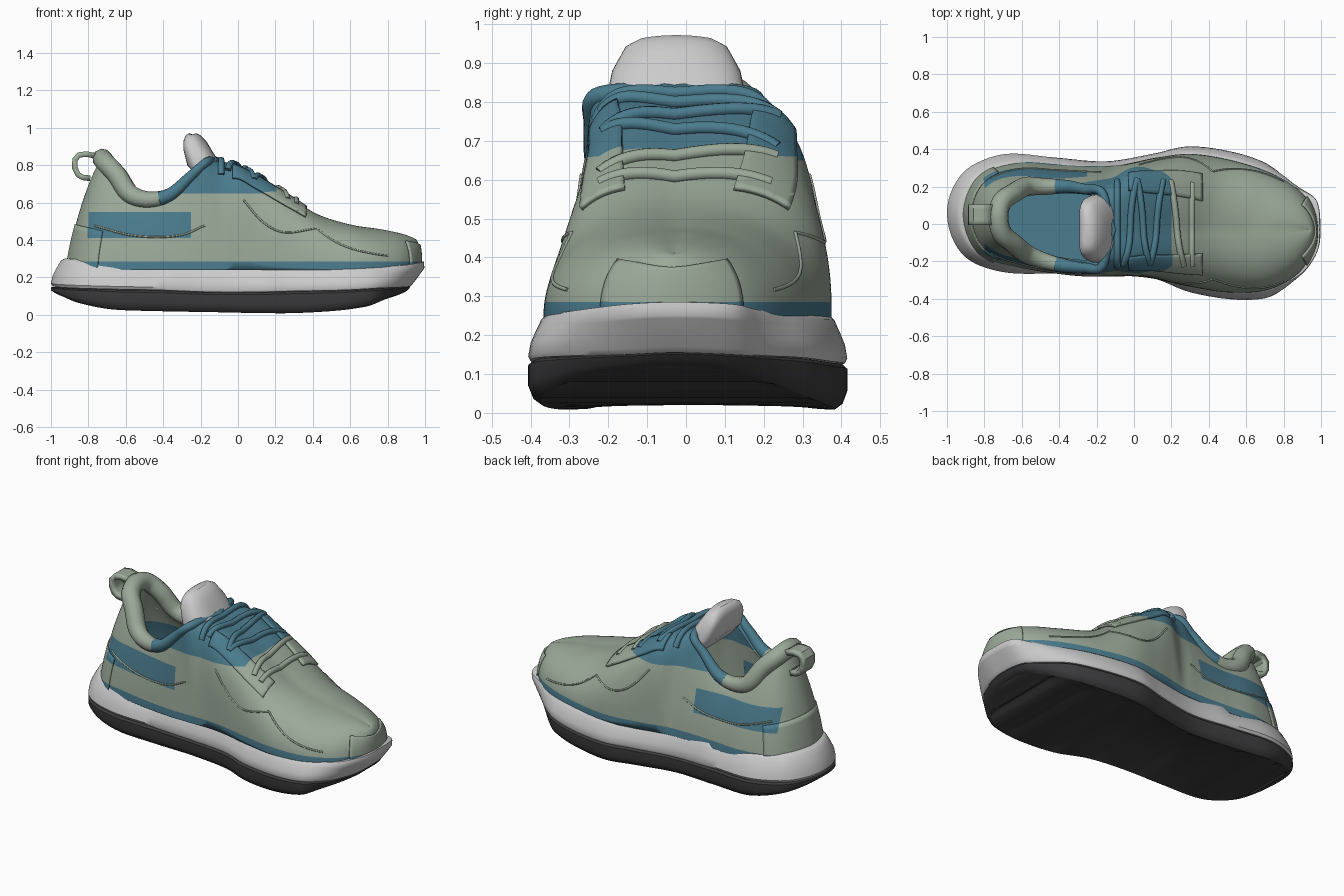
import bpy, bmesh, math
from mathutils import Vector

if "Cube" in bpy.data.objects:
    bpy.data.objects.remove(bpy.data.objects["Cube"])


def material(name, rgb):
    m = bpy.data.materials.new(name)
    m.diffuse_color = (*rgb, 1)
    m.use_nodes = True
    m.node_tree.nodes["Principled BSDF"].inputs["Base Color"].default_value = m.diffuse_color
    return m


SAGE = material("sage", (0.33, 0.40, 0.32))
BLUE = material("blue", (0.07, 0.20, 0.27))
DARK = material("dark_rubber", (0.045, 0.045, 0.048))


def spl(c, u):
    """Closed Catmull-Rom spline through tuples of any size."""
    n = len(c)
    i = math.floor(u)
    t = u - i
    p = [c[(i + k) % n] for k in (-1, 0, 1, 2)]
    return [0.5 * (2 * b + (d - a) * t + (2 * a - 5 * b + 4 * d - e) * t * t
                   + (3 * b - a - 3 * d + e) * t ** 3) for a, b, d, e in zip(*p)]


def is_blue(c):
    return (c.z < 0.285 or (c.z > 0.65 and -0.42 < c.x < 0.2)
            or (-0.8 < c.x < -0.25 and 0.41 < c.z < 0.55))


def sheet(name, rows, closed=False, mats=(), thick=0, side=-1, cap=False):
    """Surface through rows of points; two materials means painted by position."""
    bm = bmesh.new()
    v = [[bm.verts.new(p) for p in r] for r in rows]
    n = len(rows[0])
    for a, b in zip(v, v[1:]):
        for i in range(n if closed else n - 1):
            k = (i + 1) % n
            bm.faces.new((a[i], a[k], b[k], b[i]))
    if cap:
        bm.faces.new(v[-1])
    bmesh.ops.remove_doubles(bm, verts=bm.verts, dist=0.0006)
    if len(mats) == 2:  # cut along the colour borders
        for axis, values in ((0, (-.8, -.42, -.25, .2)), (2, (.285, .41, .55, .65))):
            no = [0, 0, 0]
            no[axis] = 1
            for w in values:
                bmesh.ops.bisect_plane(bm, geom=bm.verts[:] + bm.edges[:] + bm.faces[:], dist=1e-5,
                                       plane_co=[w * q for q in no], plane_no=no)
    for f in bm.faces:
        f.smooth = True
        if len(mats) == 2:
            f.material_index = int(is_blue(f.calc_center_median()))
    me = bpy.data.meshes.new(name)
    bm.to_mesh(me)
    bm.free()
    ob = bpy.data.objects.new(name, me)
    bpy.context.collection.objects.link(ob)
    for m in mats:
        me.materials.append(m)
    if thick:
        s = ob.modifiers.new("thickness", "SOLIDIFY")
        s.thickness, s.offset = thick, side
    return ob


def tube(name, pts, radius, mat):
    """Round cord along pts; radius is a number or a function of the point."""
    cu = bpy.data.curves.new(name, "CURVE")
    cu.dimensions, cu.bevel_depth, cu.bevel_resolution = "3D", 1, 3
    cu.use_fill_caps = True
    sp = cu.splines.new("POLY")
    sp.points.add(len(pts) - 1)
    for k, p in enumerate(pts):
        sp.points[k].co = (*p, 1)
        sp.points[k].radius = radius(p) if callable(radius) else radius
    sp.use_smooth = True
    ob = bpy.data.objects.new(name, cu)
    bpy.context.collection.objects.link(ob)
    cu.materials.append(mat)


def span(a, b, n):
    return [a + (b - a) * k / n for k in range(n + 1)]


# Sole stations: x, y inner, y outer, z bottom, z rubber edge, z midsole top
SOLE = [(-1.0, .06, .06, .12, .15, .3), (-.965, -.09, .2, .10, .145, .3),
        (-.87, -.2, .31, .065, .14, .295), (-.68, -.26, .375, .03, .135, .285),
        (-.42, -.265, .355, .02, .13, .275), (-.15, -.265, .335, .015, .12, .265),
        (.1, -.29, .375, .01, .12, .255), (.3, -.365, .415, .01, .125, .25),
        (.55, -.405, .38, .025, .13, .25), (.75, -.385, .305, .055, .14, .255),
        (.9, -.29, .205, .09, .145, .265), (.985, -.15, .12, .11, .15, .28),
        (1.0, -.03, -.03, .12, .155, .285)]
ctrl = [(r[0], r[1], *r[3:]) for r in SOLE] + [(r[0], r[2], *r[3:]) for r in SOLE[-2:0:-1]]
N = 144
outline = [spl(ctrl, k * len(ctrl) / N) for k in range(N)]


def sole_ring(inset, lo, hi, f):
    ring = []
    for i, p in enumerate(outline):
        a, b = outline[i - 1], outline[(i + 1) % N]
        t = Vector((b[0] - a[0], b[1] - a[1])).normalized()
        toe = min(1, max(0, (p[0] - .8) / .18))
        d = inset * (1.5 if p[0] < -.4 and lo == 3 else 1 - .85 * toe * (lo == 3 and f < 1.01))
        z = p[lo] + (p[hi] - p[lo]) * f
        x = p[0] - t.y * d
        x -= max(0, x - .7) * 2.6 * max(0, .25 - z)  # toe spring
        ring.append((x, p[1] + t.x * d, z))
    return ring


# Outsole wall and treaded underside
sheet("outsole", [sole_ring(d, 2, 3, f) for d, f in
                  ((.03, 0), (.012, .12), (0, .4), (0, .9), (.012, 1), (.06, 1))], True, (DARK,))
low = sole_ring(.03, 2, 3, 0)
tread = []
for f in span(0, 1, 14):
    row = []
    for i in range(N // 2 + 1):
        p = Vector(low[-i % N]).lerp(Vector(low[i]), f)
        if 0 < f < 1:
            p.z += .045 * math.exp(-((p.x + .1) / .35) ** 2) * math.sin(math.pi * f)
            p.z += .012 * (i % 7 < 2 and 6 < i < 62)
        row.append(p)
    tread.append(row)
sheet("tread", tread, False, (DARK,))
# Midsole foam tapering upward
sheet("midsole", [sole_ring(d, 3, 4, f) for d, f in
                  ((.03, 0), (.006, .02), (.0, .12), (.006, .4), (.02, .68), (.024, .74),
                   (.034, .92), (.046, 1), (.1, 1.02))], True)

# Upper stations: base x, y inner, y outer, top x, y inner, y outer, z, squareness
UPPER = [(-.915, .05, .05, -.725, .04, .04, .835, 1.3), (-.875, -.1, .2, -.705, -.05, .12, .81, 1.3),
         (-.78, -.19, .29, -.645, -.105, .165, .745, 1.35), (-.6, -.235, .33, -.575, -.16, .2, .645, 1.4),
         (-.42, -.265, .32, -.47, -.2, .2, .615, 1.4), (-.27, -.28, .31, -.36, -.225, .2, .645, 1.4),
         (-.17, -.28, .31, -.26, -.235, .185, .735, 1.4), (-.08, -.28, .315, -.17, -.225, .165, .815, 1.5),
         (0, -.28, .33, -.11, -.03, -.03, .82, 3.8), (.12, -.295, .355, .04, -.03, -.03, .765, 3.2),
         (.3, -.335, .375, .22, -.03, -.03, .66, 2.6), (.5, -.365, .345, .4, -.03, -.03, .545, 2.2),
         (.7, -.355, .285, .58, -.03, -.03, .485, 2.3), (.86, -.28, .2, .74, -.03, -.03, .46, 2.3),
         (.945, -.17, .1, .86, -.03, -.03, .435, 2.5), (.975, -.04, -.04, .93, -.03, -.03, .41, 3)]
cols = ([(r[0], r[1], r[3], r[4], *r[6:]) for r in UPPER]
        + [(r[0], r[2], r[3], r[5], *r[6:]) for r in UPPER[-2:0:-1]])


def surf(u, s, lift=0):
    """Point on the upper: u runs around the foot, s from the sole to the rim or ridge."""
    bx, by, sx, sy, sz, n = spl(cols, u)
    w = u % 30
    if 7 < w < 23:
        sy = min(sy, -.03) if w < 15 else max(sy, -.03)
    t = math.pi / 2 * s ** 1.4
    a = 1 - max(0, math.cos(t)) ** (2 / n)
    b = math.sin(t) ** (2 / n)
    return Vector((bx + (sx - bx) * a, by + (sy - by) * a, .24 + (sz - .24) * b + lift))


def at_x(x, s, flip, lift=0):
    """Point on the upper at a given x, on the inner (1) or outer (-1) side."""
    lo, hi = 4, 15
    for _ in range(24):
        mid = (lo + hi) / 2
        lo, hi = (mid, hi) if surf(flip * mid, s).x < x else (lo, mid)
    return surf(flip * lo, s, lift)


def patch(name, u0, u1, s0, s1, thick=.01):
    us = span(u0, u1, int((u1 - u0) * 8))
    return sheet(name, [[surf(u, s) for u in us] for s in span(s0, s1, 14)],
                 False, (SAGE, BLUE), thick, 1)


# Upper shell, insole and padded collar
sheet("upper", [[surf(k / 8, s) for k in range(240)] for s in span(0, 1, 32)],
      True, (SAGE, BLUE), .045)
sheet("insole", [[(surf(-u, 0).lerp(surf(u, 0), f)) + Vector((0, 0, .06)) for u in span(.3, 14, 50)]
                 for f in span(.05, .95, 6)], False, (BLUE,))


def pad(p):
    return .024 + .03 * min(1, max(0, (-.2 - p[0]) / .4))


tube("collar", [surf(u, 1) for u in span(-4.5, 4.5, 60)], pad, SAGE)
tube("throat_edge", [surf(u, 1) for u in span(4.5, 8, 30) + span(-8, -4.5, 30)[1:]], pad, BLUE)

# Overlays: toe cap, heel counter, eyelet stays
patch("toe_cap", 13.6, 16.4, .0, .6)
patch("heel_counter", -2.2, 2.2, .0, .5, .006)
for side, flip in (("inner", 1), ("outer", -1)):
    edge = [[at_x(x, s, flip) for x in span(-.03, .36, 24)[::flip]] for s in span(.62, .84, 8)]
    sheet(f"eyestay_{side}", edge, False, (SAGE, BLUE), .014, 1)
    # Stitched piping lines
    tube(f"heel_piping_{side}", [surf(flip * u, .52) for u in span(1.8, 6.2, 30)], .005, SAGE)
    for k, (x0, x1, s0, s1, bow) in enumerate(((.03, .42, .42, .55, -.16), (.42, .8, .55, .3, -.05))):
        tube(f"piping_{side}_{k}", [at_x(x0 + (x1 - x0) * f, s0 + (s1 - s0) * f
             + bow * math.sin(math.pi * f), flip) for f in span(0, 1, 30)], .005, SAGE)

# Laces criss-crossing the throat
for k, x in enumerate((-.09, -.02, .05, .12, .23, .31)):
    d = .035 * (-1) ** k if 0 < k < 5 else 0
    halves = [[at_x(x + flip * d * (1 - f), .72 + .28 * f, flip, .008) for f in span(0, 1, 10)]
              for flip in (1, -1)]
    tube(f"lace_{k}", halves[0] + halves[1][-2::-1], .017, BLUE if k < 4 else SAGE)

# Tongue: z, front x, back x, half width
tongue = []
for z, xf, xb, hw in ((.62, .06, -.06, .17), (.72, -.05, -.2, .185), (.8, -.09, -.27, .182),
                      (.88, -.14, -.29, .165), (.93, -.17, -.292, .15),
                      (.96, -.2, -.28, .13), (.972, -.225, -.262, .09)):
    ring = []
    for k in range(40):
        a = 2 * math.pi * k / 40
        c, s = math.cos(a), math.sin(a)
        y = hw * math.copysign(abs(s) ** .6, s)
        x = (xf + xb) / 2 + (xf - xb) / 2 * math.copysign(abs(c) ** .7, c)
        ring.append((x - .5 * y * y, y - .025, z - 1.0 * y * y * (z > .9)))
    tongue.append(ring)
sheet("tongue", tongue, True, cap=True)

# Heel pull loop
loop = [(-.76, .85), (-.81, .86), (-.85, .855), (-.872, .83), (-.872, .785),
        (-.855, .75), (-.83, .735), (-.79, .73)]
sheet("heel_pull_loop", [[(x, .05 + y, z) for y in (-.055, -.03, .03, .055)] for x, z in loop],
      False, (SAGE,), .03, 0)

# Smooth shading with crisp edges
bpy.ops.object.select_all(action="DESELECT")
for ob in bpy.data.objects:
    if ob.type == "MESH":
        ob.select_set(True)
        bpy.context.view_layer.objects.active = ob
bpy.ops.object.shade_smooth_by_angle(angle=math.radians(40))
